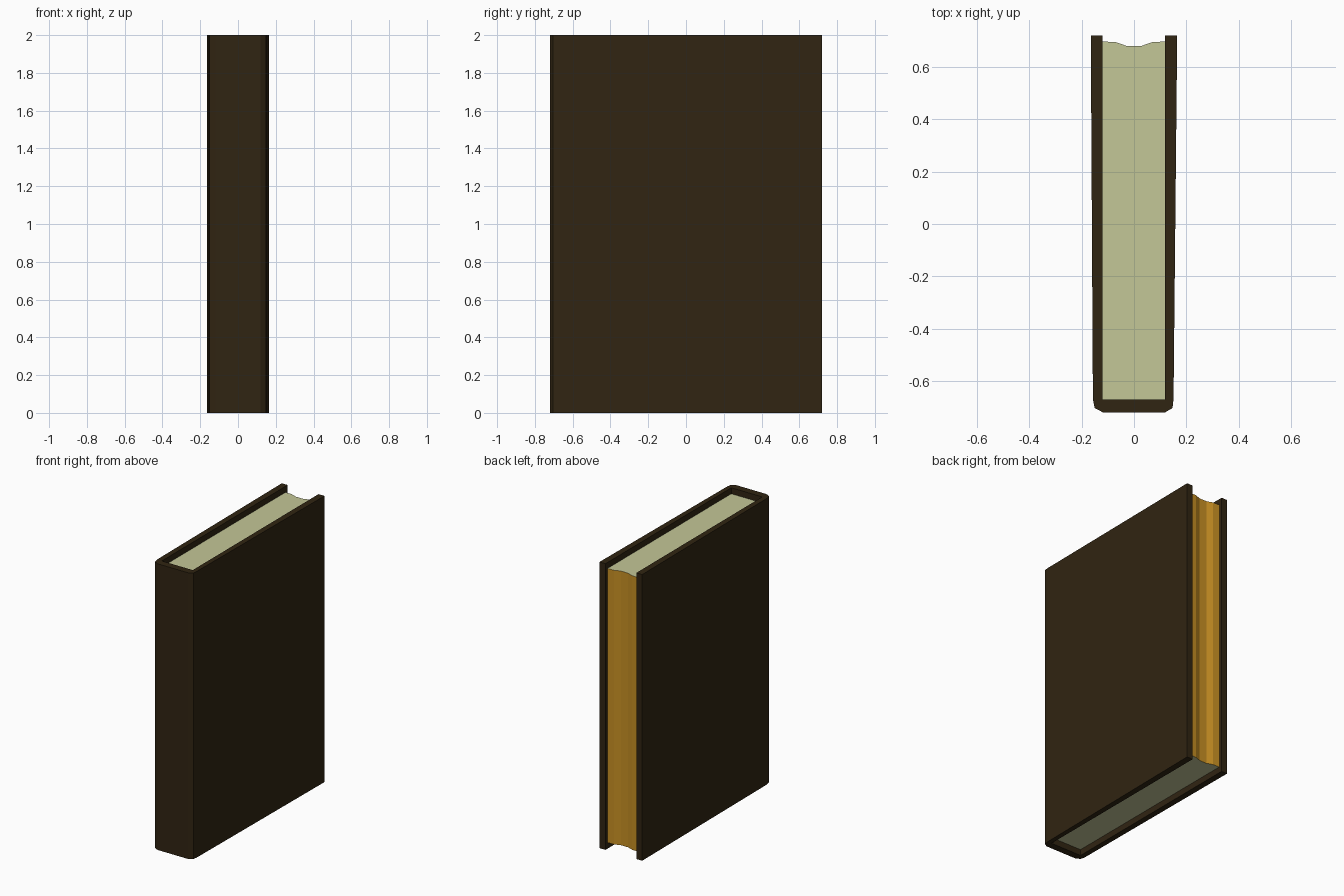
import bpy, bmesh

if "Cube" in bpy.data.objects:
    bpy.data.objects.remove(bpy.data.objects["Cube"])


def material(name, color):
    m = bpy.data.materials.new(name)
    m.diffuse_color = (*color, 1)
    m.use_nodes = True
    m.node_tree.nodes["Principled BSDF"].inputs["Base Color"].default_value = m.diffuse_color
    return m


def extrude_profile(name, points, z0, z1, mats):
    """Extrude a closed plan outline upwards from z0 to z1."""
    bm = bmesh.new()
    face = bm.faces.new([bm.verts.new((x, y, z0)) for x, y in points])
    ext = bmesh.ops.extrude_face_region(bm, geom=[face])["geom"]
    verts = [v for v in ext if isinstance(v, bmesh.types.BMVert)]
    bmesh.ops.translate(bm, verts=verts, vec=(0, 0, z1 - z0))
    bmesh.ops.recalc_face_normals(bm, faces=bm.faces)
    mesh = bpy.data.meshes.new(name)
    bm.to_mesh(mesh)
    bm.free()
    for m in mats:
        mesh.materials.append(m)
    obj = bpy.data.objects.new(name, mesh)
    bpy.context.collection.objects.link(obj)
    return obj


leather = material("dark_leather", (0.03, 0.018, 0.006))
paper = material("paper", (0.55, 0.57, 0.31))
gilt = material("gilt_edge", (0.58, 0.28, 0.017))

# Cover: U-shaped boards and spine, flaring slightly to the open edge
cover_outline = [
    (-0.165, 0.72), (-0.157, -0.67), (-0.15, -0.703), (-0.118, -0.72),
    (0.118, -0.72), (0.147, -0.703), (0.151, -0.67), (0.165, 0.72),
    (0.119, 0.72), (0.119, -0.67), (-0.12, -0.67), (-0.12, 0.72),
]
extrude_profile("cover", cover_outline, 0, 2, [leather])

# Page block: recessed inside the cover, with a shallow hollow fore-edge
half_edge = [(0.12, 0.697), (0.07, 0.695), (0.05, 0.688), (0.028, 0.68)]
fore_edge = half_edge + [(-x, y) for x, y in reversed(half_edge)]
pages = extrude_profile("page_block", [(-0.12, -0.67), (0.12, -0.67)] + fore_edge,
                        0.042, 1.958, [paper, gilt])

# Gilded fore-edge faces
for p in pages.data.polygons:
    if p.normal.y > 0.5:
        p.material_index = 1
